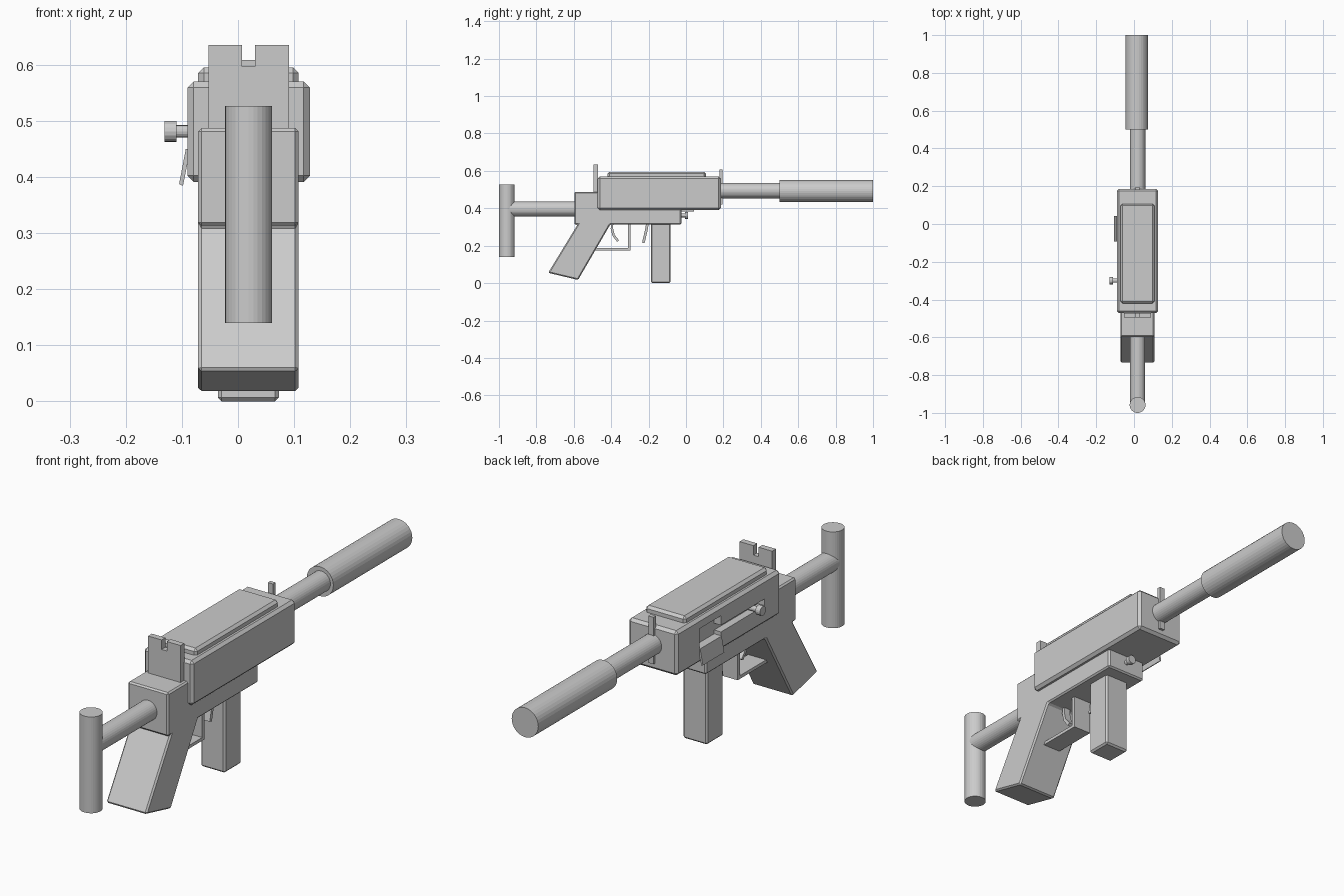
import bpy, bmesh
from math import pi
from mathutils import Vector

if "Cube" in bpy.data.objects:
    bpy.data.objects.remove(bpy.data.objects["Cube"])

CX = 0.019  # centre line of the body


def finish(name, bm, bevel=0):
    bmesh.ops.recalc_face_normals(bm, faces=bm.faces[:])
    me = bpy.data.meshes.new(name)
    bm.to_mesh(me)
    bm.free()
    ob = bpy.data.objects.new(name, me)
    bpy.context.collection.objects.link(ob)
    if bevel:
        m = ob.modifiers.new("bevel", 'BEVEL')
        m.width, m.segments, m.limit_method = bevel, 1, 'ANGLE'
    return ob


def extrude(name, pts, lo, hi, axis='X', bevel=0):
    """Extrude a profile: (y, z) points along X, or (x, z) points along Y."""
    bm = bmesh.new()
    put = (lambda p, d: (d, p[0], p[1])) if axis == 'X' else (lambda p, d: (p[0], d, p[1]))
    face = bm.faces.new([bm.verts.new(put(p, lo)) for p in pts])
    new = bmesh.ops.extrude_face_region(bm, geom=[face])['geom']
    step = Vector((hi - lo, 0, 0) if axis == 'X' else (0, hi - lo, 0))
    bmesh.ops.translate(bm, vec=step, verts=[v for v in new if isinstance(v, bmesh.types.BMVert)])
    return finish(name, bm, bevel)


def box(name, x, y, z, bevel=0):
    pts = [(y[0], z[0]), (y[1], z[0]), (y[1], z[1]), (y[0], z[1])]
    return extrude(name, pts, x[0], x[1], bevel=bevel)


def rod(name, a, b, r, n=32):
    a, b = Vector(a), Vector(b)
    bm = bmesh.new()
    bmesh.ops.create_cone(bm, cap_ends=True, segments=n, radius1=r, radius2=r, depth=(b - a).length)
    rot = (b - a).to_track_quat('Z', 'Y').to_matrix().to_4x4()
    bmesh.ops.transform(bm, matrix=rot, verts=bm.verts[:])
    bmesh.ops.translate(bm, vec=(a + b) / 2, verts=bm.verts[:])
    return finish(name, bm)


def strip(name, path, t, lo, hi):
    """Bent flat strip of thickness t following a (y, z) path."""
    p = [Vector(q) for q in path]
    sides = ([], [])
    for i, q in enumerate(p):
        d = (p[min(i + 1, len(p) - 1)] - p[max(i - 1, 0)]).normalized()
        n = Vector((-d.y, d.x)) * t / 2
        sides[0].append(q + n)
        sides[1].append(q - n)
    return extrude(name, sides[0] + sides[1][::-1], lo, hi)


# upper body with port and slide slot cut in the left side
upper = box("upper_body", (-0.09, 0.128), (-0.472, 0.186), (0.391, 0.57), 0.011)
for name, y, z in (("port_cutter", (-0.093, 0.043), (0.45, 0.53)),
                   ("slot_cutter", (-0.37, -0.085), (0.465, 0.492))):
    cutter = box(name, (-0.2, -0.06), y, z)
    m = upper.modifiers.new(name, 'BOOLEAN')
    m.operation, m.object, m.solver = 'DIFFERENCE', cutter, 'EXACT'
    cutter.hide_render = True
    cutter.hide_viewport = True
bpy.context.view_layer.update()
graph = bpy.context.evaluated_depsgraph_get()
baked = bpy.data.meshes.new_from_object(upper.evaluated_get(graph))
upper.modifiers.clear()
upper.data = baked
for name in ("port_cutter", "slot_cutter"):
    bpy.data.objects.remove(bpy.data.objects[name])

box("top_plate", (-0.071, 0.108), (-0.42, 0.107), (0.55, 0.595), 0.01)

# lower body and slanted grip in one profile
extrude("lower_body_and_grip",
        [(-0.597, 0.487), (-0.597, 0.313), (-0.58, 0.313), (-0.737, 0.055), (-0.577, 0.017),
         (-0.405, 0.313), (-0.025, 0.313), (-0.025, 0.41), (-0.45, 0.41), (-0.45, 0.487)],
        -0.071, 0.108, bevel=0.011)
box("magazine", (-0.036, 0.073), (-0.188, -0.082), (0, 0.33), 0.007)

# barrel and stock
rod("barrel", (CX, 0.17, 0.494), (CX, 0.51, 0.494), 0.041)
rod("barrel_sleeve", (CX - 0.005, 0.5, 0.492), (CX - 0.005, 1.0, 0.492), 0.059)
rod("stock_rod", (CX, -0.96, 0.396), (CX, -0.58, 0.396), 0.04)
rod("stock_bar", (CX, -0.958, 0.14), (CX, -0.958, 0.526), 0.042)

# sights
extrude("rear_sight",
        [(-0.053, 0.475), (0.091, 0.475), (0.091, 0.635), (0.03, 0.635),
         (0.03, 0.597), (0.007, 0.597), (0.007, 0.635), (-0.053, 0.635)],
        -0.494, -0.47, axis='Y')
box("front_sight", (0.007, 0.03), (0.18, 0.196), (0.42, 0.608))

# trigger, guard and release lever
strip("trigger", [(-0.395, 0.325), (-0.396, 0.29), (-0.387, 0.255), (-0.363, 0.225)], 0.013, 0.004, 0.034)
extrude("trigger_guard",
        [(-0.5, 0.175), (-0.297, 0.175), (-0.297, 0.32), (-0.311, 0.32), (-0.311, 0.188), (-0.5, 0.188)],
        -0.021, 0.059)
strip("release_lever", [(-0.205, 0.325), (-0.213, 0.28), (-0.228, 0.215)], 0.014, -0.001, 0.039)

# small knobs: stem plus head
rod("slide_handle_stem", (-0.055, -0.3, 0.481), (-0.115, -0.3, 0.481), 0.011, 16)
rod("slide_handle_head", (-0.11, -0.3, 0.481), (-0.131, -0.3, 0.481), 0.019, 16)
rod("front_button_stem", (CX, -0.04, 0.362), (CX, -0.003, 0.362), 0.01, 16)
rod("front_button_head", (CX, -0.006, 0.362), (CX, 0.012, 0.362), 0.018, 16)

# hinged flap hanging open below the port
extrude("port_flap", [(-0.093, 0.45), (-0.105, 0.387), (-0.098, 0.384), (-0.085, 0.45)],
        -0.093, 0.043, axis='Y')
